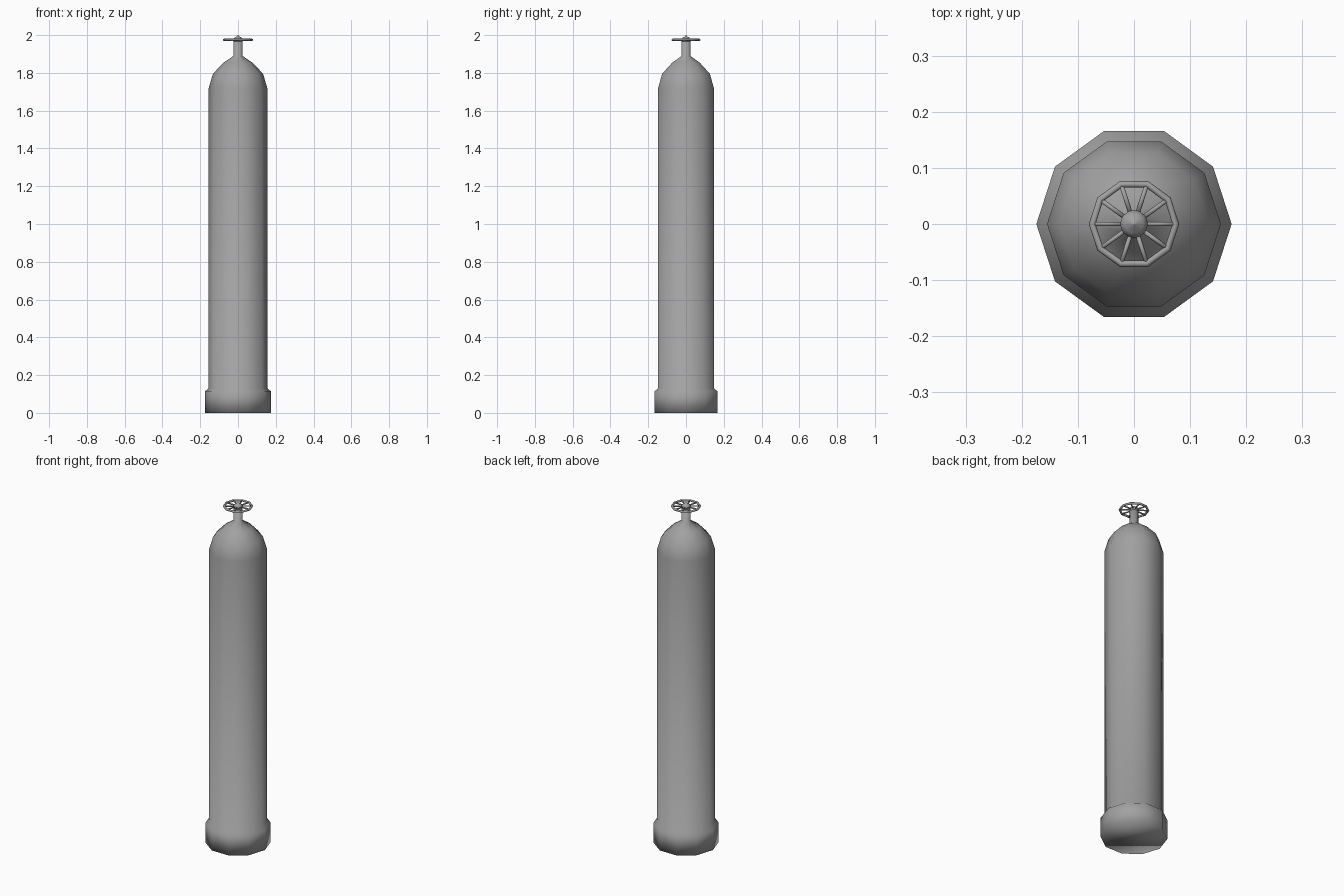
import bpy, bmesh, math

if "Cube" in bpy.data.objects:
    bpy.data.objects.remove(bpy.data.objects["Cube"])

SIDES = 10
WHEEL_Z = 1.975

grey = bpy.data.materials.new("dark_grey")
grey.diffuse_color = (0.36, 0.36, 0.36, 1)
grey.use_nodes = True
grey.node_tree.nodes["Principled BSDF"].inputs["Base Color"].default_value = grey.diffuse_color


def finish(obj, name):
    """Name, colour and smooth a part."""
    obj.name = name
    obj.data.materials.append(grey)
    for face in obj.data.polygons:
        face.use_smooth = True


def lathe(name, profile, sides=SIDES):
    """Revolve (radius, z) points about z; the ends are capped."""
    bm = bmesh.new()
    rings = []
    for r, z in profile:
        rings.append([bm.verts.new((r * math.cos(math.tau * i / sides),
                                    r * math.sin(math.tau * i / sides), z))
                      for i in range(sides)])
    for a, b in zip(rings, rings[1:]):
        for i in range(sides):
            j = (i + 1) % sides
            bm.faces.new((a[i], a[j], b[j], b[i]))
    bm.faces.new(rings[0][::-1])
    bm.faces.new(rings[-1])
    mesh = bpy.data.meshes.new(name)
    bm.to_mesh(mesh)
    bm.free()
    obj = bpy.data.objects.new(name, mesh)
    bpy.context.collection.objects.link(obj)
    finish(obj, name)


# Gas bottle: wide foot, straight wall, domed shoulder and valve stem in one skin
lathe("cylinder_body", [(0.174, 0.0), (0.174, 0.115), (0.155, 0.130),
                        (0.155, 1.72), (0.133, 1.795), (0.078, 1.853),
                        (0.024, 1.89), (0.024, 1.97)])

# Hub with a small pointed tip
lathe("wheel_hub", [(0.024, 1.965), (0.025, 1.978), (0.017, 1.988),
                    (0.006, 1.993), (0.001, 2.0)])

# Hand wheel rim
bpy.ops.mesh.primitive_torus_add(major_segments=SIDES, minor_segments=8,
                                 major_radius=0.0745, minor_radius=0.006,
                                 location=(0, 0, WHEEL_Z))
finish(bpy.context.object, "wheel_rim")

# Hand wheel spokes
for i in range(SIDES):
    a = math.tau * i / SIDES
    bpy.ops.mesh.primitive_cylinder_add(
        vertices=8, radius=0.004, depth=0.056,
        location=(0.046 * math.cos(a), 0.046 * math.sin(a), WHEEL_Z),
        rotation=(0, math.pi / 2, a))
    finish(bpy.context.object, f"wheel_spoke_{i + 1}")
